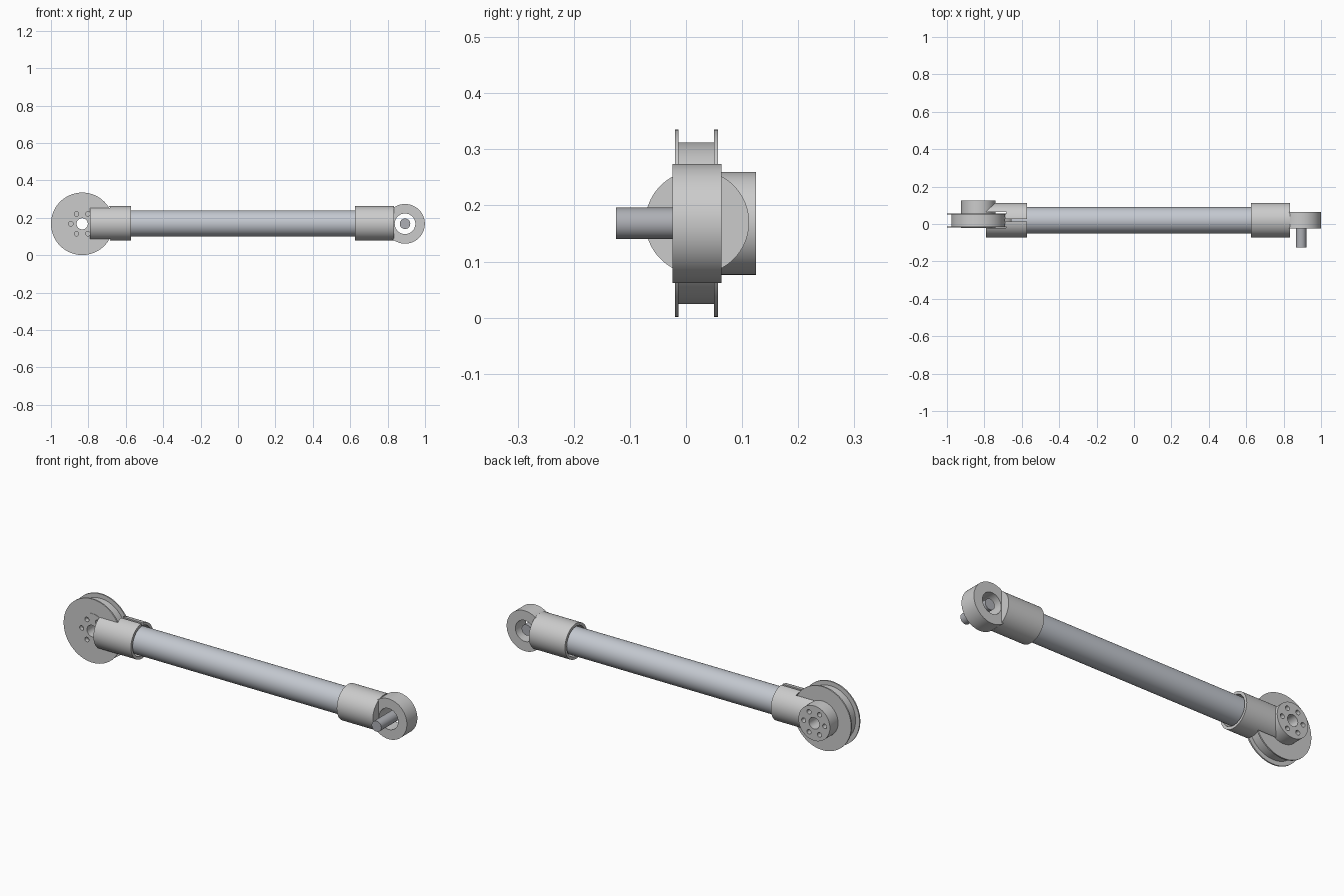
import bpy, bmesh, math

if "Cube" in bpy.data.objects:
    bpy.data.objects.remove(bpy.data.objects["Cube"])

ZC = 0.168      # height of the shared axis plane
YC = 0.02       # sideways centre of the rod
PX, EX = -0.833, 0.893   # pulley and eye centres


def material(name, rgb):
    m = bpy.data.materials.new(name)
    m.diffuse_color = (*rgb, 1)
    m.use_nodes = True
    m.node_tree.nodes["Principled BSDF"].inputs["Base Color"].default_value = m.diffuse_color
    return m


def lathe(name, profile, axis, centre, seg=96, mat=None):
    """Revolve a closed (radius, distance) profile about the X or Y axis."""
    bm = bmesh.new()
    rings = []
    for i in range(seg):
        a = 2 * math.pi * i / seg
        ring = []
        for r, t in profile:
            u, w = r * math.cos(a), r * math.sin(a)
            co = (t, centre[0] + u, centre[1] + w) if axis == 'X' else (centre[0] + u, t, centre[1] + w)
            ring.append(bm.verts.new(co))
        rings.append(ring)
    n = len(profile)
    for i in range(seg):
        a, b = rings[i], rings[(i + 1) % seg]
        for j in range(n):
            k = (j + 1) % n
            if profile[j][0] == 0 and profile[k][0] == 0:
                continue
            bm.faces.new((a[j], a[k], b[k], b[j]))
    bmesh.ops.remove_doubles(bm, verts=bm.verts, dist=1e-5)
    bmesh.ops.recalc_face_normals(bm, faces=bm.faces)
    me = bpy.data.meshes.new(name)
    bm.to_mesh(me)
    bm.free()
    ob = bpy.data.objects.new(name, me)
    bpy.context.collection.objects.link(ob)
    if mat:
        me.materials.append(mat)
    return ob


def rod(name, r, t0, t1, axis, centre, **kw):
    return lathe(name, [(0, t0), (r, t0), (r, t1), (0, t1)], axis, centre, **kw)


def activate(ob):
    bpy.ops.object.select_all(action='DESELECT')
    ob.select_set(True)
    bpy.context.view_layer.objects.active = ob


def cut(ob, cutters):
    activate(ob)
    for c in cutters:
        c.hide_render = True
        m = ob.modifiers.new("cut", 'BOOLEAN')
        m.operation, m.solver, m.object = 'DIFFERENCE', 'EXACT', c
        bpy.ops.object.modifier_apply(modifier=m.name)
        bpy.data.objects.remove(c)


steel = material("blue_grey_tube", (0.55, 0.58, 0.63))
dark = material("dark_pin", (0.42, 0.43, 0.46))
rod_axis, pulley_c, eye_c = (YC, ZC + 0.002), (PX, ZC), (EX, ZC)
parts = []

# main tube
parts.append(rod("main_tube", 0.07, -0.655, 0.72, 'X', rod_axis, mat=steel))

# pulley wheel: two thin flanges, recessed rim, opening for the hub
parts.append(lathe("pulley_wheel", [
    (0.08, -0.020), (0.167, -0.020), (0.167, -0.013), (0.144, -0.013),
    (0.144, 0.050), (0.167, 0.050), (0.167, 0.057), (0.08, 0.057)], 'Y', pulley_c))

# hub with bore and blind bolt holes on both faces
hub = lathe("pulley_hub", [(0.03, -0.022), (0.0915, -0.022), (0.0915, 0.125), (0.03, 0.125)],
            'Y', pulley_c)
holes = []
for i in range(6):
    a = math.pi / 3 * i
    c = (PX + 0.061 * math.cos(a), ZC + 0.061 * math.sin(a))
    holes += [rod("hole", 0.012, s, s + 0.05, 'Y', c, seg=24) for s in (-0.05, 0.085)]
cut(hub, holes)
parts.append(hub)

# forked clamp sleeve: pulley slot, hub clearance and narrow clamp slit on top
fork = lathe("fork_sleeve", [(0, -0.79), (0.0925, -0.79), (0.0925, -0.572),
                             (0.078, -0.572), (0.078, -0.655), (0, -0.655)], 'X', rod_axis)
slot = rod("slot_cutter", 0.172, -0.0225, 0.063, 'Y', pulley_c)
clearance = rod("hub_cutter", 0.092, 0.03, 0.2, 'Y', pulley_c)
bpy.ops.mesh.primitive_cube_add(size=1, location=(-0.63, YC, 0.24))
slit = bpy.context.object
slit.scale = (0.18, 0.012, 0.1)
bpy.context.view_layer.update()
cut(fork, [slot, clearance, slit])
parts.append(fork)

# right end sleeve
sleeve = lathe("end_sleeve", [(0, 0.835), (0.0925, 0.835), (0.0925, 0.625),
                              (0.078, 0.625), (0.078, 0.70), (0, 0.70)], 'X', rod_axis)
parts.append(sleeve)

# eye ring and the pin through it
parts.append(lathe("rod_eye", [(0.055, -0.024), (0.106, -0.024), (0.106, 0.063), (0.055, 0.063)],
                   'Y', eye_c))
parts.append(rod("eye_pin", 0.028, -0.125, 0.05, 'Y', eye_c, seg=48, mat=dark))

# smooth shading with crisp edges
for ob in parts:
    activate(ob)
    bpy.ops.object.shade_smooth_by_angle(angle=math.radians(30))
